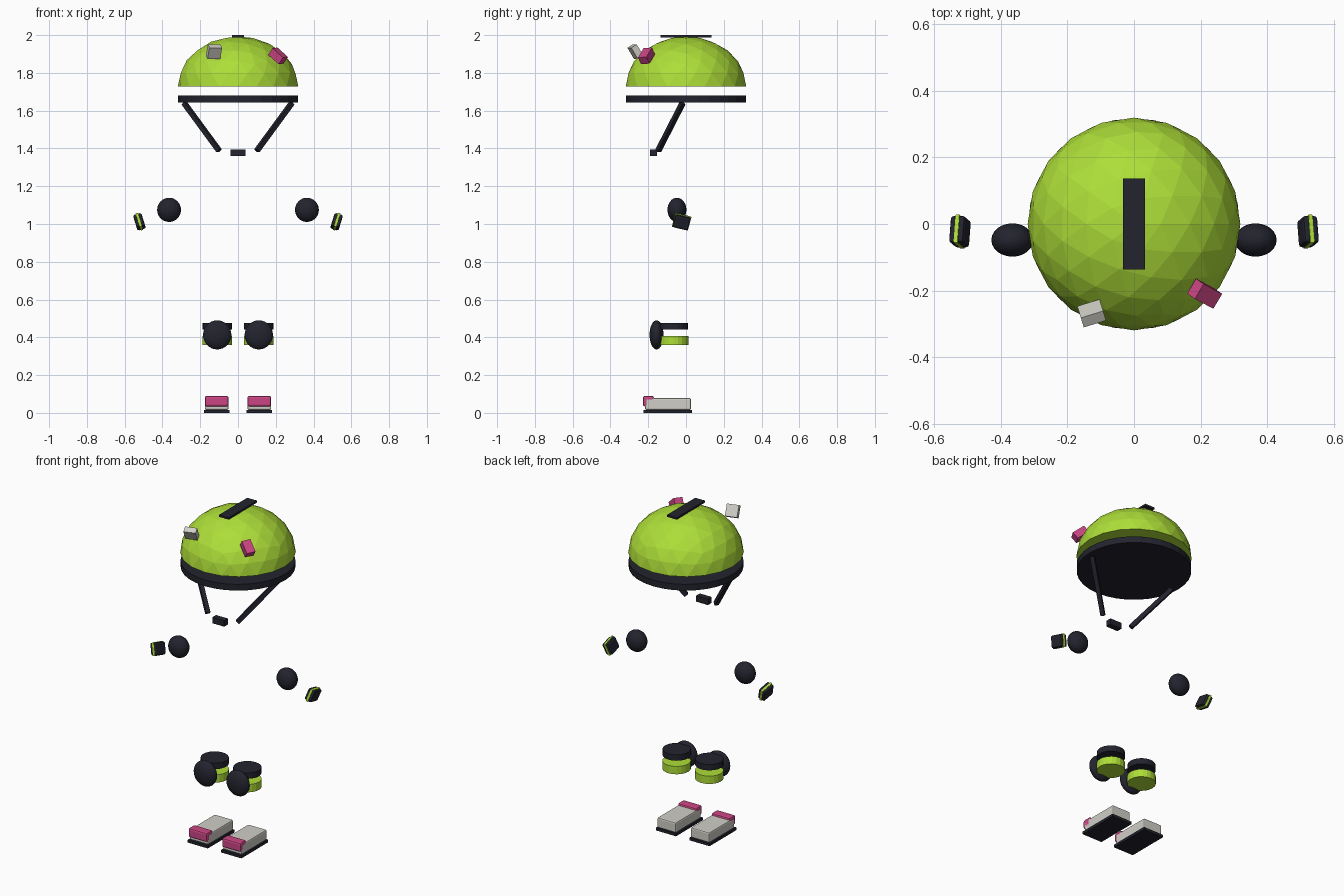
import bpy, bmesh, math
from mathutils import Vector, Matrix, Euler

cube = bpy.data.objects.get("Cube")
if cube:
    bpy.data.objects.remove(cube, do_unlink=True)


def material(name, rgb):
    m = bpy.data.materials.new(name)
    m.use_nodes = True
    color = (*rgb, 1)
    m.diffuse_color = color
    m.node_tree.nodes["Principled BSDF"].inputs["Base Color"].default_value = color
    return m


LIME = material("lime_green", (0.42, 0.73, 0.04))
DARK = material("dark_navy", (0.016, 0.017, 0.027))
PINK = material("pink", (0.6, 0.06, 0.23))
GREY = material("light_grey", (0.63, 0.62, 0.57))


def finish(name, bm, mat, loc, rot=(0, 0, 0), smooth=False):
    me = bpy.data.meshes.new(name)
    bm.to_mesh(me)
    bm.free()
    me.materials.append(mat)
    for p in me.polygons:
        p.use_smooth = smooth
    ob = bpy.data.objects.new(name, me)
    ob.location, ob.rotation_euler = loc, rot
    bpy.context.collection.objects.link(ob)
    return ob


def box(name, mat, size, loc, rot=(0, 0, 0), bevel=0):
    bm = bmesh.new()
    bmesh.ops.create_cube(bm, size=1, matrix=Matrix.Diagonal((*size, 1)))
    if bevel:
        bmesh.ops.bevel(bm, geom=bm.edges[:], offset=bevel, segments=2,
                        profile=0.5, affect='EDGES')
    return finish(name, bm, mat, loc, rot)


def cylinder(name, mat, radius, height, loc, sides):
    bm = bmesh.new()
    bmesh.ops.create_cone(bm, cap_ends=True, segments=sides, radius1=radius,
                          radius2=radius, depth=height)
    return finish(name, bm, mat, loc)


def ellipsoid(name, mat, radii, loc):
    bm = bmesh.new()
    bmesh.ops.create_uvsphere(bm, u_segments=24, v_segments=16, radius=1,
                              matrix=Matrix.Diagonal((*radii, 1)))
    return finish(name, bm, mat, loc)


def bar(name, mat, start, end, thick):
    a, b = Vector(start), Vector(end)
    rot = (b - a).to_track_quat('Z', 'Y').to_euler()
    return box(name, mat, (thick, thick, (b - a).length), (a + b) / 2, rot)


# Helmet shell: upper half of a faceted sphere, closed underneath
bm = bmesh.new()
bmesh.ops.create_icosphere(bm, subdivisions=3, radius=1)
cut = bmesh.ops.bisect_plane(bm, geom=bm.verts[:] + bm.edges[:] + bm.faces[:], dist=0.001,
                             plane_co=(0, 0, 0), plane_no=(0, 0, 1), clear_inner=True)
bmesh.ops.holes_fill(bm, edges=[e for e in bm.edges if e.is_boundary], sides=0)
bmesh.ops.scale(bm, vec=(0.319, 0.319, 0.265), verts=bm.verts)
finish("helmet_shell", bm, LIME, (0, 0, 1.728))

# Helmet rim, crest and ornaments
cylinder("helmet_rim", DARK, 0.317, 0.038, (0, 0, 1.662), 32)
box("helmet_crest", DARK, (0.065, 0.272, 0.012), (0, 0, 1.994))
box("helmet_grey_block", GREY, (0.07, 0.035, 0.07), (-0.127, -0.268, 1.912), (0.55, 0, 0.3))
box("helmet_pink_block", PINK, (0.08, 0.052, 0.045), (0.212, -0.209, 1.89), (0.08, 0.67, -0.49))

# Chin strap
box("chin_buckle", DARK, (0.08, 0.036, 0.036), (0, -0.172, 1.377))

# Paired gear, built once per side
for side, s in (("left", 1), ("right", -1)):
    bar(side + "_chin_strap", DARK, (s * 0.285, -0.018, 1.64), (s * 0.1, -0.147, 1.388), 0.024)

    ellipsoid(side + "_elbow_pad", DARK, (0.063, 0.05, 0.064), (s * 0.365, -0.048, 1.075))

    wrist, tilt = (s * 0.522, -0.023, 1.012), (-0.25, s * 0.3, 0)
    box(side + "_wrist_guard", DARK, (0.046, 0.083, 0.072), wrist, tilt, 0.009)
    box(side + "_wrist_stripe", LIME, (0.013, 0.087, 0.076), wrist, tilt, 0.002)

    cylinder(side + "_knee_upper_band", DARK, 0.078, 0.036, (s * 0.11, -0.067, 0.459), 20)
    cylinder(side + "_knee_lower_band", LIME, 0.079, 0.048, (s * 0.11, -0.067, 0.383), 20)
    ellipsoid(side + "_knee_cap", DARK, (0.075, 0.037, 0.077), (s * 0.11, -0.156, 0.413))

    x = s * 0.113
    box(side + "_shoe_sole", DARK, (0.136, 0.258, 0.016), (x, -0.097, 0.008))
    box(side + "_shoe_body", GREY, (0.126, 0.244, 0.062), (x, -0.095, 0.047), bevel=0.008)
    box(side + "_shoe_toe_cap", PINK, (0.126, 0.058, 0.056), (x, -0.199, 0.062), bevel=0.01)
